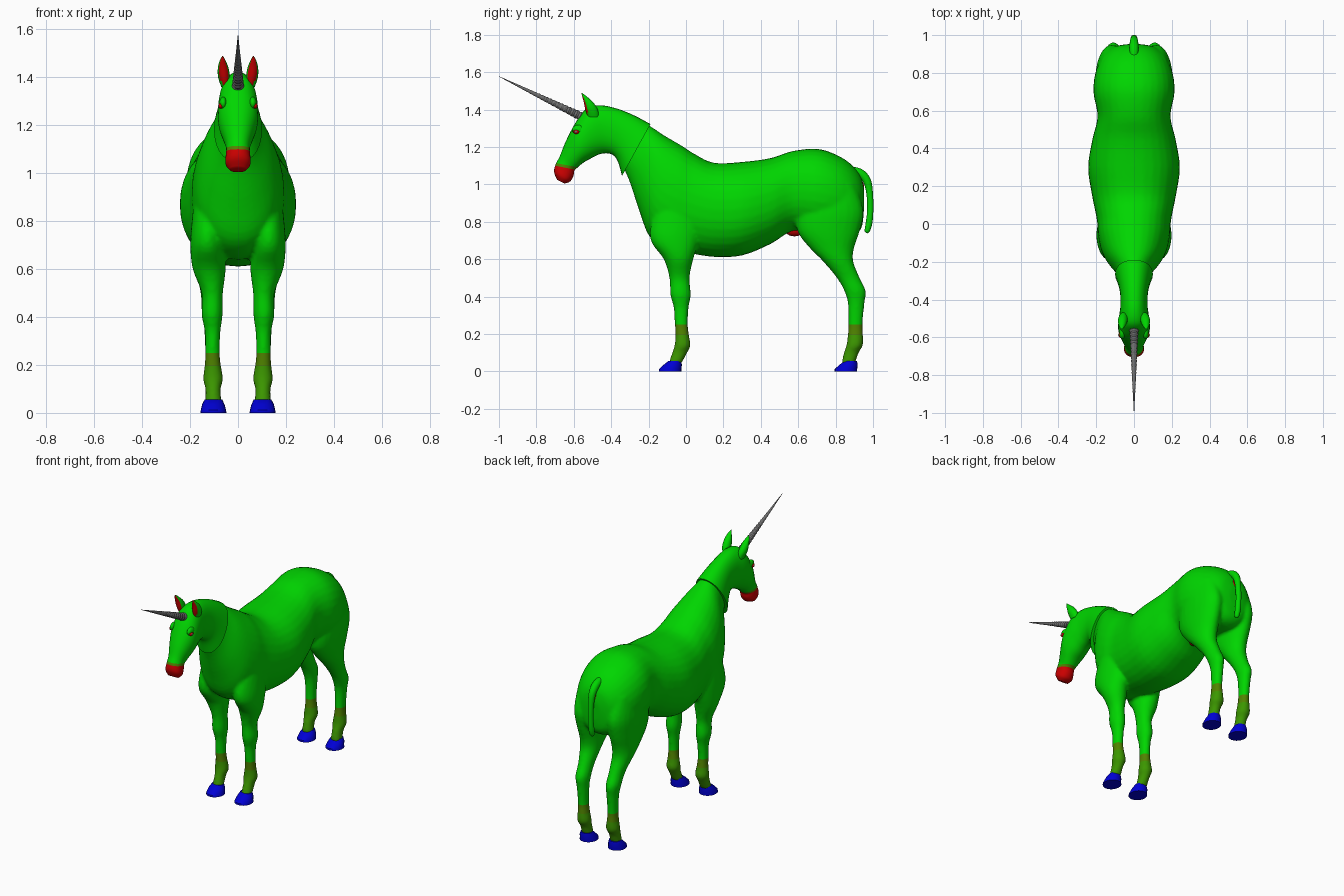
import bpy, bmesh, math
from mathutils import Vector

if "Cube" in bpy.data.objects:
    bpy.data.objects.remove(bpy.data.objects["Cube"])


def material(name, rgb):
    m = bpy.data.materials.new(name)
    m.diffuse_color = (*rgb, 1)
    m.use_nodes = True
    m.node_tree.nodes["Principled BSDF"].inputs["Base Color"].default_value = m.diffuse_color
    return m


GREEN = material("coat green", (0, 0.67, 0))
OLIVE = material("sock olive", (0.045, 0.31, 0))
BROWN = material("sock brown", (0.08, 0.23, 0))
BLUE = material("hoof blue", (0, 0, 0.65))
RED = material("muzzle red", (0.6, 0, 0))
GREY = material("horn grey", (0.16, 0.16, 0.16))


def spline(rows, steps):
    """Catmull-Rom through rows of numbers."""
    out = []
    for i in range(len(rows) - 1):
        p0, p1 = rows[max(i - 1, 0)], rows[i]
        p2, p3 = rows[i + 1], rows[min(i + 2, len(rows) - 1)]
        for k in range(steps):
            t = k / steps
            out.append([b + 0.5 * t * (c - a + t * (2*a - 5*b + 4*c - d + t * (3*(b - c) + d - a)))
                        for a, b, c, d in zip(p0, p1, p2, p3)])
    return out + [list(rows[-1])]


def select(*obs):
    bpy.ops.object.select_all(action='DESELECT')
    for o in obs:
        o.select_set(True)
    bpy.context.view_layer.objects.active = obs[0]


def finish(bm, name, mats, rule=None, angle=40):
    bmesh.ops.recalc_face_normals(bm, faces=bm.faces)
    bm.normal_update()
    if rule:
        for f in bm.faces:
            f.material_index = rule(f)
    me = bpy.data.meshes.new(name)
    bm.to_mesh(me)
    bm.free()
    for m in mats:
        me.materials.append(m)
    ob = bpy.data.objects.new(name, me)
    bpy.context.collection.objects.link(ob)
    select(ob)
    bpy.ops.object.shade_smooth_by_angle(angle=math.radians(angle))
    return ob


def loft(bm, rings, sides=24, power=1.0):
    """Skin rings of (centre, half axis u, half axis v), capped at both ends."""
    loops = []
    for c, u, v in rings:
        loop = []
        for i in range(sides):
            a = math.tau * i / sides
            ca, sa = math.cos(a), math.sin(a)
            ca = math.copysign(abs(ca) ** power, ca)
            sa = math.copysign(abs(sa) ** power, sa)
            loop.append(bm.verts.new(Vector(c) + Vector(u) * ca + Vector(v) * sa))
        loops.append(loop)
    for a, b in zip(loops, loops[1:]):
        for i in range(sides):
            j = (i + 1) % sides
            bm.faces.new((a[i], a[j], b[j], b[i]))
    bm.faces.new(loops[0][::-1])
    bm.faces.new(loops[-1])
    return bm


def cut(bm, co, no):
    bmesh.ops.bisect_plane(bm, geom=bm.verts[:] + bm.edges[:] + bm.faces[:], dist=1e-5,
                           plane_co=co, plane_no=no)


def spine_rings(rows, steps=4):
    """Rows: top y, top z, bottom y, bottom z, half width."""
    return [((0, (a + c) / 2, (b + d) / 2), (w, 0, 0), (0, (a - c) / 2, (b - d) / 2))
            for a, b, c, d, w in spline(rows, steps)]


def leg_rings(rows, s, steps=4, pad=0.0):
    """Rows: z, front y, back y, inner x, outer x."""
    return [((s * (e + f) / 2, (c + d) / 2, z), ((f - e) / 2 + pad, 0, 0), (0, (d - c) / 2 + pad, 0))
            for z, c, d, e, f in spline(rows, steps)]


def ball(name, loc, scale, mat):
    bm = bmesh.new()
    bmesh.ops.create_uvsphere(bm, u_segments=16, v_segments=10, radius=1)
    for v in bm.verts:
        v.co = Vector(loc) + Vector(a * b for a, b in zip(v.co, scale))
    return finish(bm, name, [mat], angle=60)


# Torso with lower neck, and the four legs, fused into one skin
TORSO = [(.953, .96, .95, .84, .04), (.935, 1.04, .935, .76, .115), (.88, 1.11, .88, .72, .172),
         (.80, 1.16, .78, .72, .207), (.70, 1.19, .68, .73, .214), (.57, 1.178, .57, .75, .193),
         (.45, 1.14, .45, .68, .22), (.30, 1.12, .30, .62, .243), (.15, 1.115, .15, .612, .222),
         (.05, 1.16, .0, .635, .197), (-.02, 1.205, -.10, .65, .19), (-.08, 1.24, -.195, .72, .172),
         (-.13, 1.27, -.25, .86, .142), (-.19, 1.31, -.30, 1.01, .095),
         (-.25, 1.33, -.335, 1.09, .07)]
FRONT_LEG = [(1.02, -.10, .06, .06, .165), (.82, -.175, .08, .06, .187), (.70, -.185, .065, .06, .195),
             (.60, -.115, .035, .055, .185), (.50, -.085, .015, .067, .148), (.41, -.08, .022, .068, .148),
             (.34, -.062, .010, .077, .135), (.25, -.056, .006, .08, .133), (.19, -.053, .013, .074, .136),
             (.14, -.057, .02, .066, .142), (.10, -.07, .003, .076, .132), (.04, -.09, -.03, .072, .134)]
HIND_LEG = [(1.0, .66, .90, .06, .185), (.86, .60, .945, .035, .20), (.75, .60, .925, .04, .195),
            (.66, .665, .895, .05, .183), (.59, .735, .89, .06, .172), (.50, .81, .925, .07, .152),
            (.43, .85, .957, .072, .148), (.36, .87, .95, .077, .138), (.25, .873, .94, .08, .133),
            (.19, .868, .943, .074, .136), (.14, .862, .942, .066, .142), (.10, .848, .92, .076, .132),
            (.04, .835, .90, .072, .134)]
body = finish(loft(bmesh.new(), spine_rings(TORSO), 32, 0.92), "body", [GREEN])
parts = [body]
for s in (-1, 1):
    for n, rows in (("front_leg", FRONT_LEG), ("hind_leg", HIND_LEG)):
        parts.append(finish(loft(bmesh.new(), leg_rings(rows, s, 4, .004)), n, [GREEN]))
select(*parts)
bpy.ops.object.join()
mod = body.modifiers.new("skin", 'REMESH')
mod.mode, mod.voxel_size, mod.use_smooth_shade = 'VOXEL', 0.01, True
mod = body.modifiers.new("soften", 'SMOOTH')
mod.factor, mod.iterations = 0.5, 5
for m in ("skin", "soften"):
    bpy.ops.object.modifier_apply(modifier=m)

# Socks: cut the skin at level lines and colour below them
body.data.materials.clear()
for m in (GREEN, BROWN, OLIVE):
    body.data.materials.append(m)
bm = bmesh.new()
bm.from_mesh(body.data)
for z in (.25, .195):
    cut(bm, (0, 0, z), (0, 0, 1))
for f in bm.faces:
    f.smooth = True
    z = f.calc_center_median().z
    f.material_index = (z < .25) + (z < .195)
bm.to_mesh(body.data)
bm.free()

# Hooves
for s in (-1, 1):
    for n, y in (("front_hoof", 0), ("hind_hoof", .94)):
        rows = [(0, -.145, -.025, .048, .157), (.012, -.145, -.025, .05, .155),
                (.035, -.12, -.022, .056, .15), (.056, -.093, -.026, .066, .139)]
        rows = [(z, a + y, b + y, c, d) for z, a, b, c, d in rows]
        finish(loft(bmesh.new(), leg_rings(rows, s, 1), 20), n, [BLUE])

# Head with upper neck, red muzzle with a thin blended rim
HEAD = [(-.19, 1.322, -.342, 1.045, .1), (-.27, 1.365, -.362, 1.115, .084),
        (-.36, 1.402, -.385, 1.152, .073), (-.45, 1.422, -.42, 1.166, .072),
        (-.525, 1.41, -.465, 1.16, .08), (-.57, 1.36, -.515, 1.135, .084),
        (-.605, 1.305, -.55, 1.115, .08), (-.645, 1.225, -.58, 1.09, .063),
        (-.675, 1.15, -.597, 1.072, .05), (-.698, 1.105, -.602, 1.045, .051),
        (-.705, 1.065, -.62, 1.015, .052), (-.69, 1.025, -.65, 1.004, .034)]
bm = loft(bmesh.new(), spine_rings(HEAD, 5), 28, 0.92)
MUZZLE = [(Vector((0, -.65, z)), Vector((0, .2, 1))) for z in (1.105, 1.09)]
for co, no in MUZZLE:
    cut(bm, co, no)


def muzzle_rule(f):
    c = f.calc_center_median()
    return sum((c - co).dot(no) < 0 for co, no in MUZZLE) if c.y < -.57 else 0


finish(bm, "head", [GREEN, BROWN, RED], muzzle_rule, 50)

# Ears with red inner faces, and eyes with lids
EAR = [(.052, -.495, 1.36, .018, .03), (.058, -.505, 1.40, .025, .034), (.062, -.522, 1.44, .022, .025),
       (.064, -.543, 1.47, .012, .012), (.064, -.557, 1.488, .002, .002)]
for s in (-1, 1):
    rings = [((s * x, y, z), (a, 0, 0), (0, b, 0)) for x, y, z, a, b in spline(EAR, 3)]
    finish(loft(bmesh.new(), rings, 18), "ear", [GREEN, RED], lambda f: int(f.normal.y < -.58), 50)
    ball("brow", (s * .062, -.575, 1.292), (.016, .034, .026), GREEN)
    ball("eye", (s * .071, -.586, 1.281), (.011, .017, .012), RED)
    ball("pupil", (s * .077, -.588, 1.281), (.007, .008, .007), GREY)

# Ridged horn
base, tip = Vector((0, -.555, 1.36)), Vector((0, -1, 1.577))
axis = (tip - base).normalized()
up = axis.cross(Vector((1, 0, 0)))
N = 44
rings = []
for i in range(N + 1):
    r = 0.025 * (1 - i / N) * (1 if i % 2 else .82) + .0008
    rings.append((base.lerp(tip, i / N), Vector((r, 0, 0)), up * r))
finish(loft(bmesh.new(), rings, 14), "horn", [GREY], angle=20)

# Tail
TAIL = [(.88, 1.075, .022), (.93, 1.06, .024), (.967, 1.02, .022), (.982, .95, .018), (.985, .86, .017),
        (.978, .79, .018), (.968, .75, .014), (.964, .74, .004)]
pts = spline(TAIL, 4)
rings = []
for i, (y, z, r) in enumerate(pts):
    a, b = pts[max(i - 1, 0)], pts[min(i + 1, len(pts) - 1)]
    d = Vector((0, b[0] - a[0], b[1] - a[1])).normalized()
    rings.append(((0, y, z), (r, 0, 0), d.cross(Vector((1, 0, 0))) * r))
finish(loft(bmesh.new(), rings, 14), "tail", [GREEN], angle=60)

# Small red patches under the belly and under the tail
ball("belly_patch", (0, .58, .757), (.032, .052, .035), RED)
ball("under_tail_patch", (0, .935, .98), (.016, .018, .04), RED)
